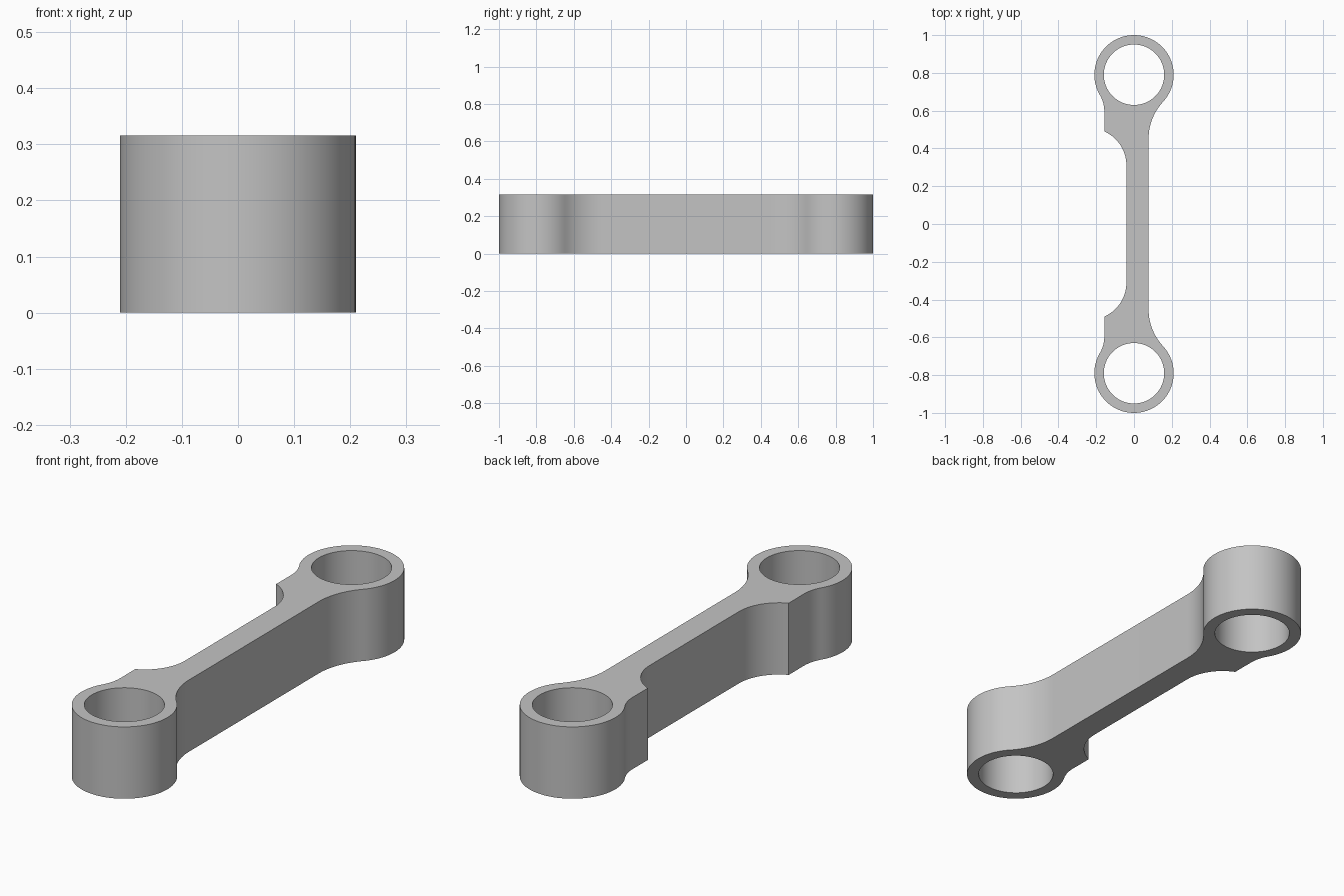
import bpy
import bmesh
from math import atan2, cos, sin, sqrt, pi, tau

cube = bpy.data.objects.get("Cube")
if cube:
    bpy.data.objects.remove(cube, do_unlink=True)

HEIGHT = 0.316
EYE_Y, EYE_R, HOLE_R = 0.79, 0.21, 0.16   # end eyes
WEB_LEFT, WEB_RIGHT = 0.077, -0.04        # sides of the slim bar
PAD_X = -0.157                            # flat pad beside each eye


def arc(cx, cy, r, a0, a1, n):
    return [(cx + r * cos(a0 + (a1 - a0) * i / n),
             cy + r * sin(a0 + (a1 - a0) * i / n)) for i in range(n + 1)]


def eye_fillet(x, y):
    """Fillet tangent to the line at x (from height y) and to the eye."""
    side = 1 if x > 0 else -1
    dy = EYE_Y - y
    r = (x * x + dy * dy - EYE_R ** 2) / (2 * (EYE_R - abs(x)))
    cx = x + side * r
    return cx, r, atan2(EYE_Y - y, -cx), atan2(y - EYE_Y, cx)


# Outline of one half, running counterclockwise
left_y, pad_y, notch_y, notch_end = 0.45, 0.595, 0.49, 0.31
cx, r, a_fillet, a_eye_start = eye_fillet(WEB_LEFT, left_y)
half = arc(cx, left_y, r, pi, a_fillet, 14)

cx2, r2, a_fillet2, a_eye_end = eye_fillet(PAD_X, pad_y)
half += arc(0, EYE_Y, EYE_R, a_eye_start, a_eye_end % tau, 56)[1:]
half += arc(cx2, pad_y, r2, a_fillet2, 0, 10)[1:]

# Concave relief from the pad down to the bar
w, h = WEB_RIGHT - PAD_X, notch_y - notch_end
r3 = (w * w + h * h) / (2 * w)
cx3 = WEB_RIGHT - r3
half += arc(cx3, notch_end, r3, atan2(h, PAD_X - cx3), 0, 14)

# Mirror the half and add the two bores
outline = half + [(x, -y) for x, y in reversed(half)]
loops = [outline] + [arc(0, s * EYE_Y, HOLE_R, 0, tau, 64)[:-1] for s in (1, -1)]

bm = bmesh.new()
for loop in loops:
    verts = [bm.verts.new((x, y, 0)) for x, y in loop]
    for a, b in zip(verts, verts[1:] + verts[:1]):
        bm.edges.new((a, b))
bmesh.ops.triangle_fill(bm, use_beauty=True, edges=bm.edges[:])
result = bmesh.ops.extrude_face_region(bm, geom=bm.faces[:], use_keep_orig=True)
top = [v for v in result["geom"] if isinstance(v, bmesh.types.BMVert)]
bmesh.ops.translate(bm, verts=top, vec=(0, 0, HEIGHT))
bmesh.ops.recalc_face_normals(bm, faces=bm.faces[:])

mesh = bpy.data.meshes.new("link_arm")
bm.to_mesh(mesh)
bm.free()
link = bpy.data.objects.new("link_arm", mesh)
bpy.context.collection.objects.link(link)

# Plain grey metal
grey = bpy.data.materials.new("grey_metal")
grey.use_nodes = True
colour = (0.55, 0.55, 0.55, 1)
grey.diffuse_color = colour
grey.node_tree.nodes["Principled BSDF"].inputs["Base Color"].default_value = colour
mesh.materials.append(grey)

bpy.ops.object.select_all(action="DESELECT")
link.select_set(True)
bpy.context.view_layer.objects.active = link
bpy.ops.object.shade_smooth_by_angle(angle=pi / 6)
